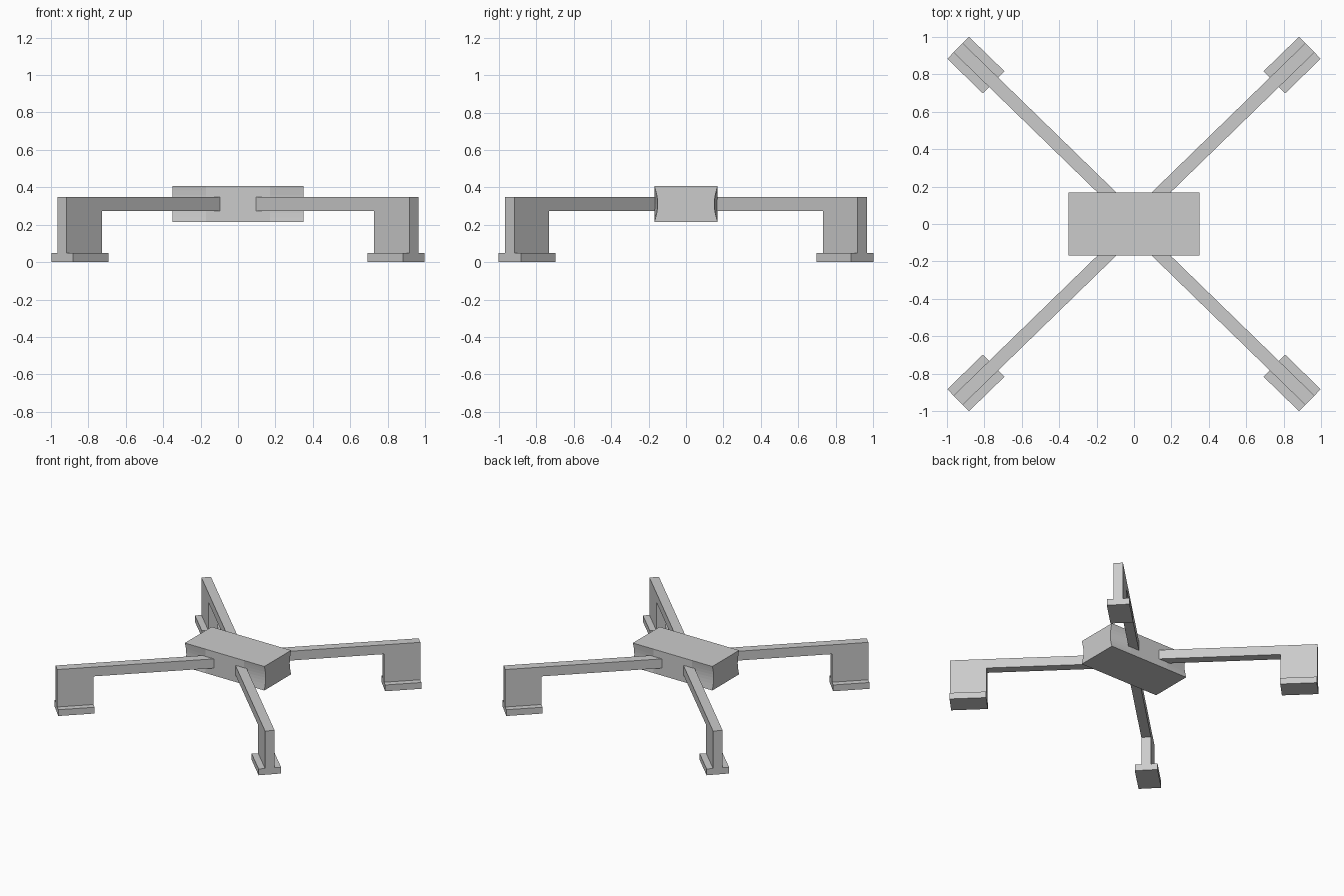
import bpy, bmesh, math
from mathutils import Vector

if "Cube" in bpy.data.objects:
    bpy.data.objects.remove(bpy.data.objects["Cube"])


def make_object(name, bm):
    bmesh.ops.recalc_face_normals(bm, faces=bm.faces)
    mesh = bpy.data.meshes.new(name)
    bm.to_mesh(mesh)
    bm.free()
    obj = bpy.data.objects.new(name, mesh)
    bpy.context.collection.objects.link(obj)
    return obj


def prism(name, outline, z0, z1):
    """Upright prism from a plan outline."""
    bm = bmesh.new()
    base = bm.faces.new([bm.verts.new((p[0], p[1], z0)) for p in outline])
    top = bmesh.ops.extrude_face_region(bm, geom=[base])["geom"]
    moved = [v for v in top if isinstance(v, bmesh.types.BMVert)]
    bmesh.ops.translate(bm, verts=moved, vec=(0, 0, z1 - z0))
    return make_object(name, bm)


# Central body: flat-sided in the middle, sides hollowed towards both ends
HALF_X, HALF_Y, Z0, Z1, STEPS = 0.35, 0.169, 0.215, 0.406, 8


def section(x, hollow):
    side = []
    for i in range(STEPS + 1):
        t = i / STEPS
        y = HALF_Y - hollow * math.sin(math.pi * t)
        side.append((x, y, Z0 + (Z1 - Z0) * t))
    return side + [(px, -py, pz) for px, py, pz in reversed(side)]


bm = bmesh.new()
rings = [[bm.verts.new(p) for p in section(x, h)]
         for x, h in ((-HALF_X, 0.018), (-0.17, 0), (0.17, 0), (HALF_X, 0.018))]
for a, b in zip(rings, rings[1:]):
    for i in range(len(a)):
        j = (i + 1) % len(a)
        bm.faces.new((a[i], a[j], b[j], b[i]))
bm.faces.new(rings[0])
bm.faces.new(rings[-1])
make_object("body", bm)

# Four diagonal arms, each with an end leg and a foot pad
angle = math.radians(44.2)
along = Vector((math.cos(angle), math.sin(angle)))
across = Vector((-along.y, along.x))
tip = Vector((0.94, 0.942))
LEG, ARM_W, FOOT_W = 0.265, 0.07, 0.165


def strip(length, width):
    w = across * width / 2
    back = tip - along * length
    return [tip - w, tip + w, back + w, back - w]


corners = {"front_left": (-1, -1), "front_right": (1, -1),
           "back_left": (-1, 1), "back_right": (1, 1)}
arm_length = (tip.y - 0.12) / along.y
for label, (sx, sy) in corners.items():
    def placed(length, width):
        return [(p.x * sx, p.y * sy) for p in strip(length, width)]

    # Arm and leg share one side profile, extruded across the arm's width
    bm = bmesh.new()
    profile = [(0, 0.05), (0, 0.348), (arm_length, 0.348),
               (arm_length, 0.274), (LEG, 0.274), (LEG, 0.05)]
    loops = []
    for s in (-0.5, 0.5):
        loop = []
        for d, z in profile:
            p = tip - along * d + across * ARM_W * s
            loop.append(bm.verts.new((p.x * sx, p.y * sy, z)))
        bm.faces.new(loop)
        loops.append(loop)
    for i in range(len(profile)):
        j = (i + 1) % len(profile)
        bm.faces.new((loops[0][i], loops[0][j], loops[1][j], loops[1][i]))
    make_object(label + "_arm_and_leg", bm)

    prism(label + "_foot", placed(LEG, FOOT_W), 0, 0.05)
